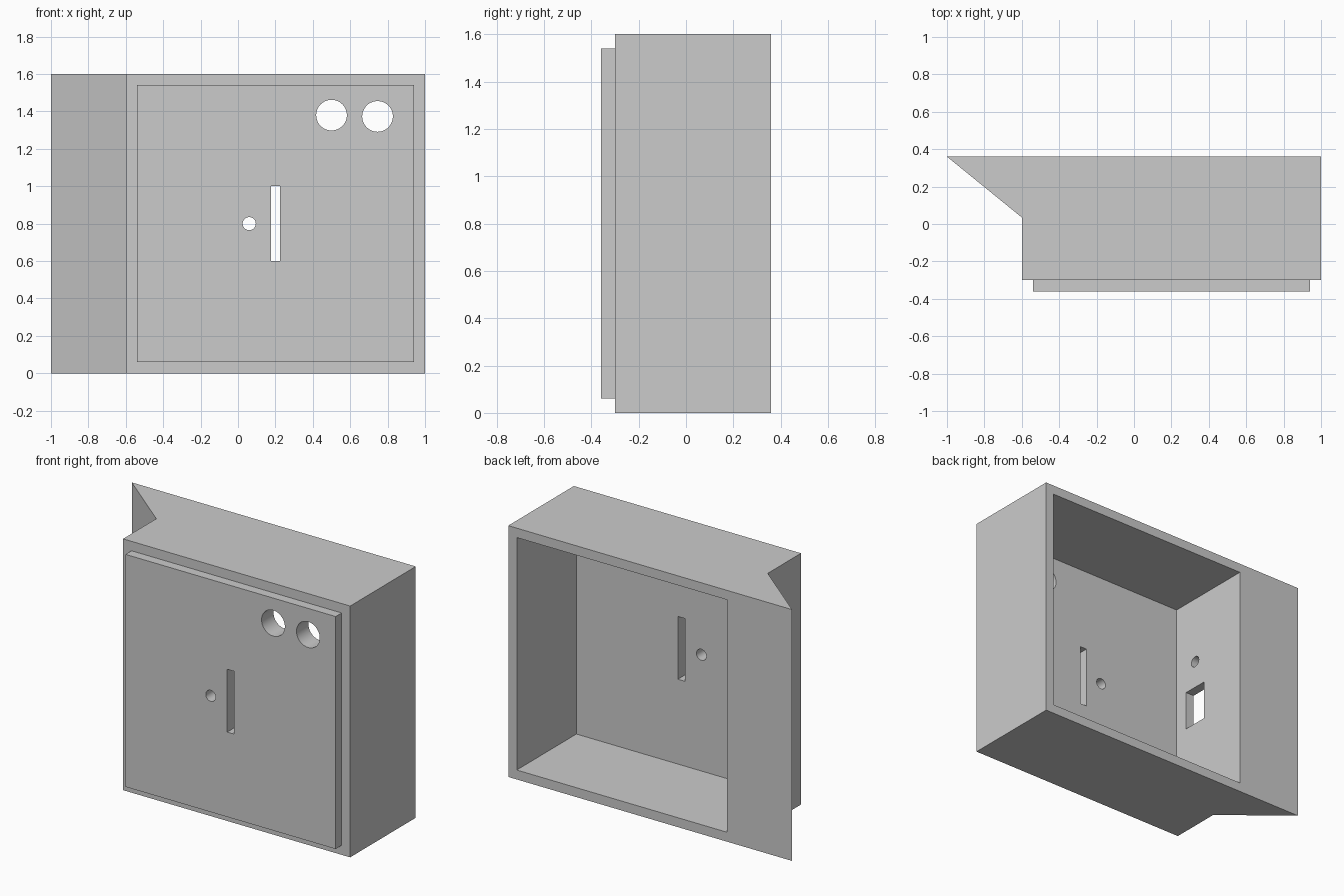
import bpy, bmesh, math
from mathutils import Matrix, Vector

if "Cube" in bpy.data.objects:
    bpy.data.objects.remove(bpy.data.objects["Cube"], do_unlink=True)

grey = bpy.data.materials.new("plain_grey")
grey.use_nodes = True
GREY = (0.6, 0.6, 0.6, 1)
grey.diffuse_color = GREY
grey.node_tree.nodes["Principled BSDF"].inputs["Base Color"].default_value = GREY


def add_object(name, bm):
    bmesh.ops.recalc_face_normals(bm, faces=bm.faces)
    mesh = bpy.data.meshes.new(name)
    bm.to_mesh(mesh)
    bm.free()
    mesh.materials.append(grey)
    ob = bpy.data.objects.new(name, mesh)
    bpy.context.collection.objects.link(ob)
    return ob


def box(name, low, high):
    low, high = Vector(low), Vector(high)
    bm = bmesh.new()
    bmesh.ops.create_cube(bm, size=1, matrix=Matrix.Translation((low + high) / 2)
                          @ Matrix.Diagonal((high - low).to_4d()))
    return add_object(name, bm)


def cylinder(name, centre, radius, length, axis):
    turn = Matrix.Rotation(math.pi / 2, 4, axis)
    bm = bmesh.new()
    bmesh.ops.create_cone(bm, cap_ends=True, segments=48, radius1=radius, radius2=radius,
                          depth=length, matrix=Matrix.Translation(centre) @ turn)
    return add_object(name, bm)


def combine(target, other, operation):
    other.hide_render = True
    mod = target.modifiers.new(other.name, 'BOOLEAN')
    mod.operation, mod.solver, mod.object = operation, 'EXACT', other
    bpy.context.view_layer.objects.active = target
    bpy.ops.object.modifier_apply(modifier=mod.name)
    bpy.data.objects.remove(other, do_unlink=True)


# Housing with the slanted rear flange, extruded from its plan
plan = [(-0.6, -0.3), (1, -0.3), (1, 0.36), (-1, 0.36), (-0.6, 0.035)]
bm = bmesh.new()
base = bm.faces.new([bm.verts.new((x, y, 0)) for x, y in plan])
grown = bmesh.ops.extrude_face_region(bm, geom=[base])["geom"]
bmesh.ops.translate(bm, vec=(0, 0, 1.6),
                    verts=[v for v in grown if isinstance(v, bmesh.types.BMVert)])
housing = add_object("housing", bm)

# Raised front panel
combine(housing, box("front_panel", (-0.54, -0.36, 0.06), (0.94, -0.27, 1.54)), 'UNION')

# Open back cavity, front openings and side wall openings
cutters = [
    box("cavity", (-0.54, -0.24, 0.06), (0.94, 0.5, 1.54)),
    box("front_slot", (0.176, -0.5, 0.6), (0.225, -0.1, 1)),
    cylinder("front_pin_hole", (0.06, -0.3, 0.8), 0.035, 0.4, 'X'),
    cylinder("inner_round_hole", (0.5, -0.3, 1.38), 0.082, 0.4, 'X'),
    cylinder("outer_round_hole", (0.746, -0.3, 1.373), 0.082, 0.4, 'X'),
    box("side_window", (-0.7, -0.15, 0.665), (-0.45, 0.02, 0.92)),
    cylinder("side_pin_hole", (-0.57, -0.065, 1.1), 0.035, 0.2, 'Y'),
]
for cutter in cutters:
    combine(housing, cutter, 'DIFFERENCE')

# Smooth round holes, sharp box edges
bpy.ops.object.select_all(action='DESELECT')
housing.select_set(True)
bpy.context.view_layer.objects.active = housing
bpy.ops.object.shade_smooth_by_angle(angle=math.radians(30))
